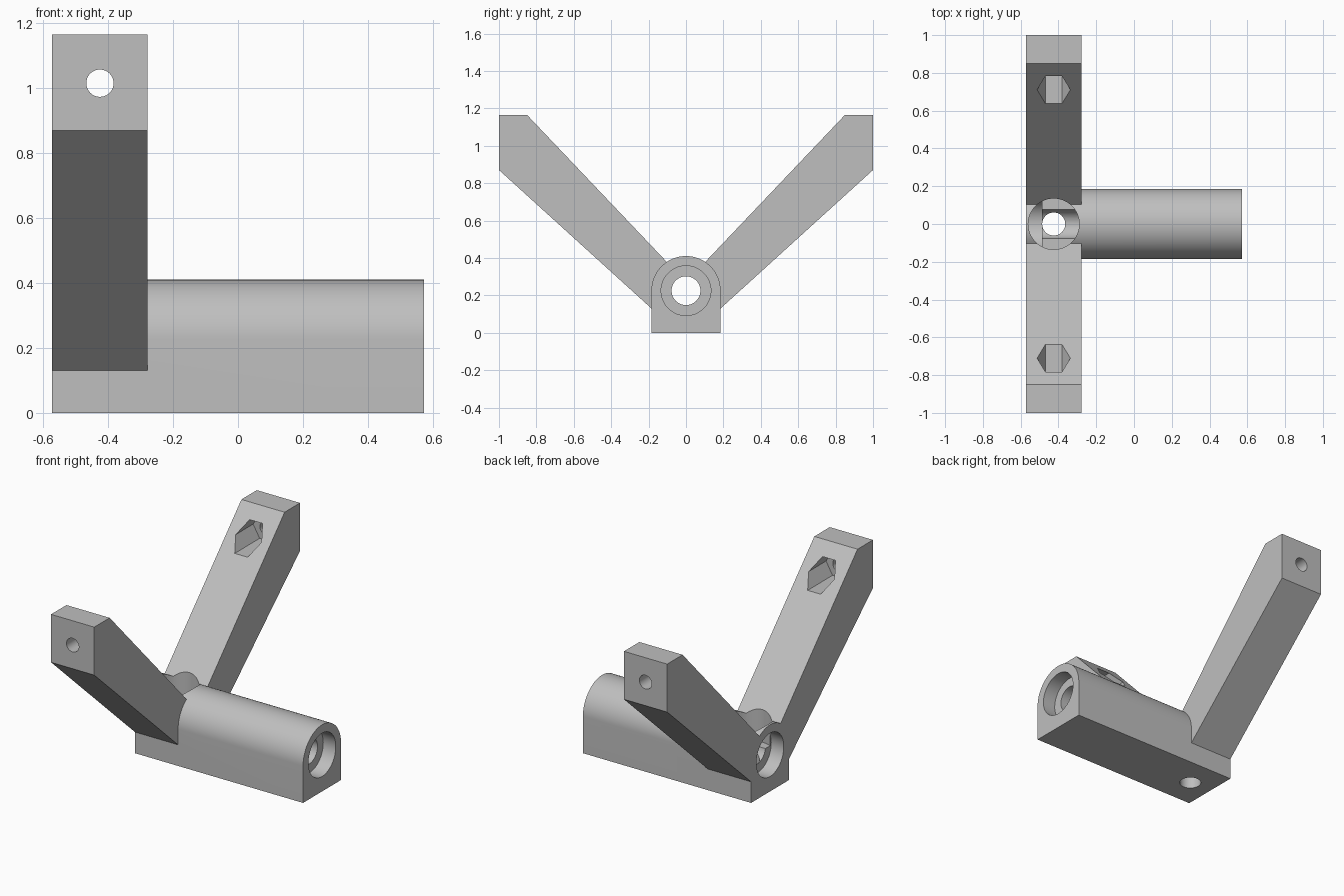
import bpy, bmesh, math

if "Cube" in bpy.data.objects:
    bpy.data.objects.remove(bpy.data.objects["Cube"])

X0, X1, XA = -0.572, 0.572, -0.278   # body ends, arm side
W, ZC = 0.185, 0.225                 # half width, bore axis height
XH = (X0 + XA) / 2                   # centre of the arms

grey = bpy.data.materials.new("plain grey")
grey.diffuse_color = (0.52, 0.52, 0.52, 1)
grey.use_nodes = True
grey.node_tree.nodes["Principled BSDF"].inputs["Base Color"].default_value = grey.diffuse_color


def ring(cx, cy, r, n=64):
    return [(cx + r * math.cos(2 * math.pi * i / n),
             cy + r * math.sin(2 * math.pi * i / n)) for i in range(n)]


def prism(name, pts, axis, a, b):
    """Extrude a 2D outline along an axis from a to b."""
    def place(p, t):
        c = list(p)
        c.insert("xyz".index(axis), t)
        return c
    bm = bmesh.new()
    lo = [bm.verts.new(place(p, a)) for p in pts]
    hi = [bm.verts.new(place(p, b)) for p in pts]
    bm.faces.new(lo)
    bm.faces.new(hi)
    for i in range(len(pts)):
        j = (i + 1) % len(pts)
        bm.faces.new((lo[i], lo[j], hi[j], hi[i]))
    bmesh.ops.recalc_face_normals(bm, faces=bm.faces)
    me = bpy.data.meshes.new(name)
    bm.to_mesh(me)
    bm.free()
    ob = bpy.data.objects.new(name, me)
    bpy.context.collection.objects.link(ob)
    me.materials.append(grey)
    return ob


def combine(target, other, op):
    m = target.modifiers.new(op, 'BOOLEAN')
    m.operation, m.solver, m.object = op, 'EXACT', other
    bpy.context.view_layer.objects.active = target
    bpy.ops.object.modifier_apply(modifier=m.name)
    bpy.data.objects.remove(other)


# arched body
N = 48
arch = [(W * math.cos(math.pi * i / N), ZC + W * math.sin(math.pi * i / N))
        for i in range(N + 1)]
body = prism("bracket_body", [(-W, 0), (W, 0)] + arch, 'x', X0, X1)

# pair of slanted arms, sharing the top of the arch between them
right = [(W, 0), (W, 0.13), (1, 0.87), (1, 1.165), (0.85, 1.165)]
left = [(-y, z) for y, z in reversed(right)]
arms = prism("arms", right + arch[15:34] + left, 'x', X0, XA)
combine(body, arms, 'UNION')

# long bore with a bearing pocket at each end
combine(body, prism("bore", ring(0, ZC, 0.077), 'x', -0.7, 0.7), 'DIFFERENCE')
for a, b in ((-0.7, X0 + 0.085), (X1 - 0.085, 0.7)):
    combine(body, prism("end_pocket", ring(0, ZC, 0.133), 'x', a, b), 'DIFFERENCE')

# upright hole and its pocket between the arms
combine(body, prism("upright_hole", ring(XH, 0, 0.061), 'z', -0.1, 0.5), 'DIFFERENCE')
combine(body, prism("upright_pocket", ring(XH, 0, 0.135), 'z', 0.212, 0.7), 'DIFFERENCE')

# bolt holes through the arm tips, with hexagonal nut pockets inside
for s in (-1, 1):
    combine(body, prism("bolt_hole", ring(XH, 1.015, 0.042, 48), 'y', s * 0.6, s * 1.1), 'DIFFERENCE')
    combine(body, prism("nut_pocket", ring(XH, 1.018, 0.088, 6), 'y', s * 0.5, s * 0.88), 'DIFFERENCE')

# smooth round surfaces, sharp edges
bpy.ops.object.select_all(action='DESELECT')
body.select_set(True)
bpy.context.view_layer.objects.active = body
bpy.ops.object.shade_smooth_by_angle(angle=math.radians(25))
